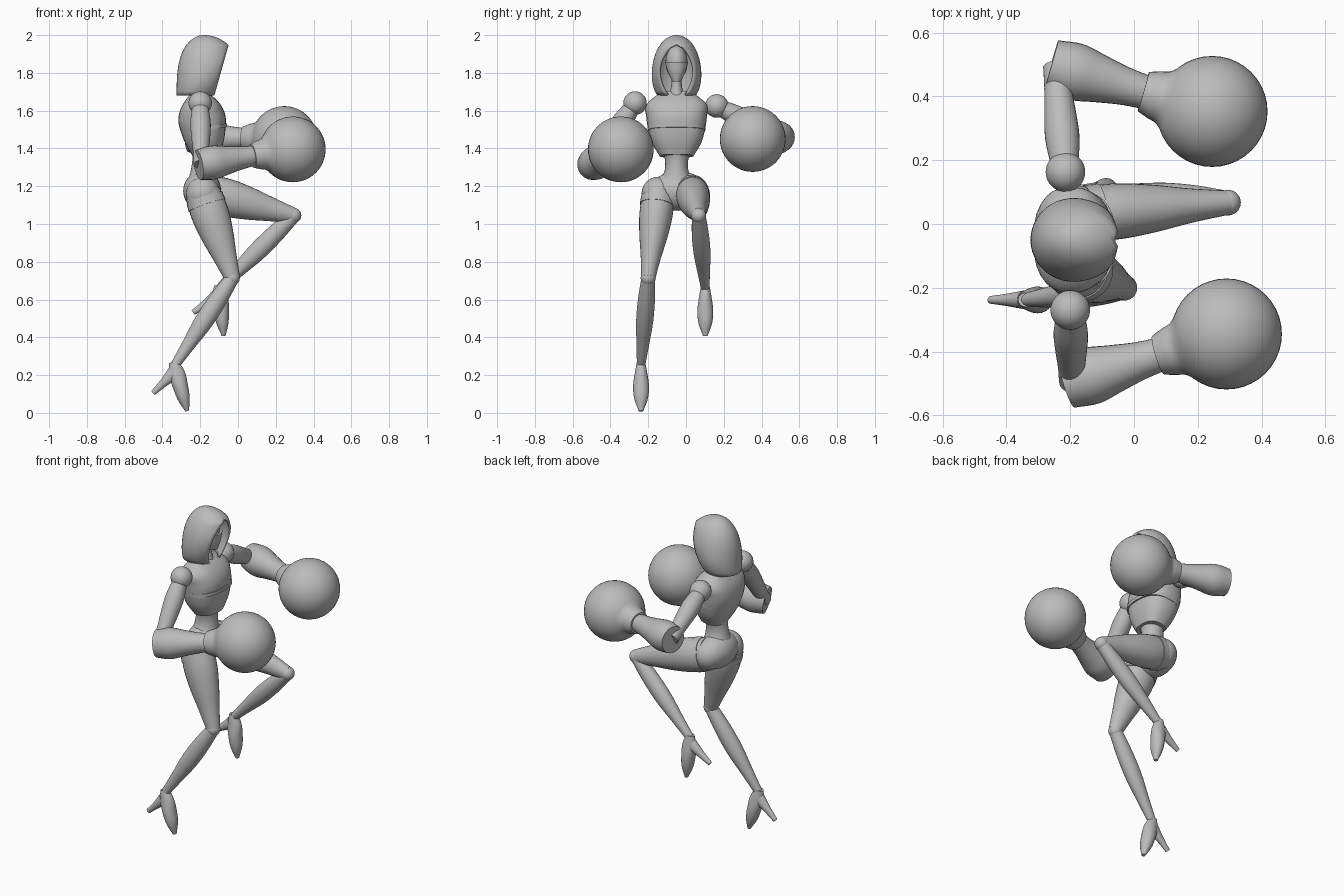
import bpy, bmesh, math
from mathutils import Vector, Matrix

default_cube = bpy.data.objects.get("Cube")
if default_cube:
    bpy.data.objects.remove(default_cube)

tone = (.5, .5, .5, 1)
grey = bpy.data.materials.new("plain grey")
grey.use_nodes = True
grey.diffuse_color = tone
grey.node_tree.nodes["Principled BSDF"].inputs["Base Color"].default_value = tone

SIDES = 28
MID_Y = -.05


def finish(name, bm):
    """Turn the bmesh into a smooth, single-material object."""
    bmesh.ops.remove_doubles(bm, verts=bm.verts, dist=.0005)
    bmesh.ops.recalc_face_normals(bm, faces=bm.faces)
    mesh = bpy.data.meshes.new(name)
    bm.to_mesh(mesh)
    bm.free()
    mesh.materials.append(grey)
    obj = bpy.data.objects.new(name, mesh)
    bpy.context.collection.objects.link(obj)
    bpy.ops.object.select_all(action='DESELECT')
    obj.select_set(True)
    bpy.context.view_layer.objects.active = obj
    bpy.ops.object.shade_smooth_by_angle(angle=math.radians(40))
    return obj


def bridge(bm, rings, closed):
    """Join neighbouring rows of vertices with quads."""
    for low, high in zip(rings, rings[1:]):
        count = len(low)
        for k in range(count if closed else count - 1):
            n = (k + 1) % count
            bm.faces.new((low[k], low[n], high[n], high[k]))


def sample(values, t):
    """Smooth curve through evenly spaced values."""
    place = t * (len(values) - 1)
    i = min(int(place), len(values) - 2)
    f = place - i
    b, c = values[i], values[i + 1]
    a = values[i - 1] if i else 2 * b - c
    d = values[i + 2] if i + 2 < len(values) else 2 * c - b
    return b + f * (c - a + f * (2 * a - 5 * b + 4 * c - d + f * (3 * (b - c) + d - a))) / 2


def loft(name, start, end, widths, depths=None, power=1):
    """Tube along a straight axis; widths run sideways, depths front to back."""
    start, end = Vector(start), Vector(end)
    axis = (end - start).normalized()
    side = Vector((0, 1, 0))
    side = (side - axis * side.dot(axis)).normalized()
    front = axis.cross(side)
    steps = 4 * len(widths)
    bm = bmesh.new()
    rings = []
    for i in range(steps + 1):
        t = i / steps
        wide, deep = sample(widths, t), sample(depths or widths, t)
        ring = []
        for k in range(SIDES):
            angle = math.tau * k / SIDES
            c, s = (math.copysign(abs(v) ** power, v) for v in (math.cos(angle), math.sin(angle)))
            ring.append(bm.verts.new(start.lerp(end, t) + side * c * wide + front * s * deep))
        rings.append(ring)
    bridge(bm, rings, closed=True)
    bm.faces.new(rings[0])
    bm.faces.new(rings[-1])
    return finish(name, bm)


def ellipsoid(name, centre, radii):
    bm = bmesh.new()
    bmesh.ops.create_uvsphere(bm, u_segments=40, v_segments=24, radius=1,
                              matrix=Matrix.LocRotScale(Vector(centre), None, Vector(radii)))
    return finish(name, bm)


def ball(name, centre, radius):
    return ellipsoid(name, centre, [radius] * 3)


def build_hood():
    """Open-fronted shell: arcs that leave a gap for the face, closing to a crown."""
    crown_x, bottom, height, columns, rows = -.18, 1.68, .32, 32, 24
    bm = bmesh.new()
    shell = []
    for i in range(rows + 1):
        u = math.sin(math.pi / 2 * i / rows)
        dome = math.sqrt(max(0, 1 - u ** 3))
        half = .137 * dome * (1 - (1 - u) ** 6 / 4)
        back = crown_x - .145 * dome
        front = min(.09 * u - .125, crown_x + .2 * dome)
        reach = (u - .45) / (.4 if u > .45 else .6)
        gap = math.asin(.72 * math.sqrt(max(0, 1 - reach * reach)))
        radius = (front - back) / (1 + math.cos(gap))
        row = []
        for k in range(columns + 1):
            angle = gap + (math.tau - 2 * gap) * k / columns
            row.append(bm.verts.new((back + radius + radius * math.cos(angle),
                                     MID_Y + half * math.sin(angle),
                                     bottom + height * u)))
        shell.append(row)
    bridge(bm, shell, closed=False)
    hood = finish("hood", bm)
    cloth = hood.modifiers.new("cloth thickness", 'SOLIDIFY')
    cloth.thickness = .014
    cloth.offset = -1


# Head
build_hood()
ellipsoid("head", (-.18, MID_Y, 1.855), (.08, .058, .09))
loft("face_mask", (-.14, MID_Y, 1.755), (-.14, MID_Y, 1.855), [.024, .046, .061], [.032, .046, .052])
loft("neck", (-.19, MID_Y, 1.6), (-.187, MID_Y, 1.8), [.075, .045, .028, .03], [.07, .05, .036, .035])

# Torso
loft("chest", (-.165, MID_Y, 1.36), (-.21, MID_Y, 1.7),
     [.09, .13, .15, .16, .16, .08], [.07, .1, .118, .125, .1, .04], power=.8)
loft("under_bust_band", (-.177, MID_Y, 1.495), (-.18, MID_Y, 1.515), [.152, .154], [.121, .124], power=.8)
loft("waist", (-.175, MID_Y, 1.42), (-.185, MID_Y, 1.2), [.09, .063, .066, .115], [.075, .063, .07, .088])
ellipsoid("pelvis", (-.19, -.04, 1.175), (.1, .15, .105))


# Arms with sleeves that flare at the elbow and round gloves
def arm(side, shoulder, elbow, glove):
    shoulder, elbow, glove = Vector(shoulder), Vector(elbow), Vector(glove)
    wrist = elbow.lerp(glove, .6)
    ball(side + "_shoulder_joint", shoulder, .062)
    loft(side + "_upper_arm", shoulder.lerp(elbow, .1), elbow, [.045, .054, .05, .043, .04])
    loft(side + "_forearm", elbow.lerp(glove, -.03), wrist, [.08, .09, .075, .06, .052])
    loft(side + "_glove_cuff", elbow.lerp(glove, .56), elbow.lerp(glove, .76), [.064, .076, .087, .122])
    ball(side + "_glove", glove, .174)


arm("right", (-.2, -.27, 1.64), (-.195, -.495, 1.315), (.29, -.345, 1.395))
arm("left", (-.215, .163, 1.625), (-.245, .495, 1.46), (.245, .353, 1.45))


# Legs with hip cuffs and high-heeled feet turned about the ankle
def leg(side, hip, knee, ankle, turn):
    hip, knee, ankle = Vector(hip), Vector(knee), Vector(ankle)
    ball(side + "_buttock", hip, .09)
    loft(side + "_thigh", hip, knee, [.085, .088, .075, .054, .038], [.095, .1, .086, .063, .041])
    loft(side + "_hip_cuff", hip.lerp(knee, .05), hip.lerp(knee, .14), [.09, .092], [.1, .103])
    ball(side + "_knee", knee, .04)
    loft(side + "_shin", knee, ankle, [.036, .045, .045, .034, .022], [.037, .048, .049, .036, .024])
    spin = Matrix.Rotation(turn, 3, 'Y')

    def spot(x, z):
        return ankle + spin @ Vector((x, 0, z))

    loft(side + "_foot", spot(-.005, .02), spot(.066, -.24),
         [.022, .034, .042, .036, .012], [.025, .043, .04, .032, .01])
    loft(side + "_heel", spot(-.005, -.04), spot(-.115, -.145), [.03, .02, .012], [.038, .022, .014])


leg("right", (-.185, -.145, 1.16), (-.03, -.2, .715), (-.335, -.238, .25), 0)
leg("left", (-.175, .03, 1.17), (.295, .067, 1.045), (-.1, .102, .655), .17)
